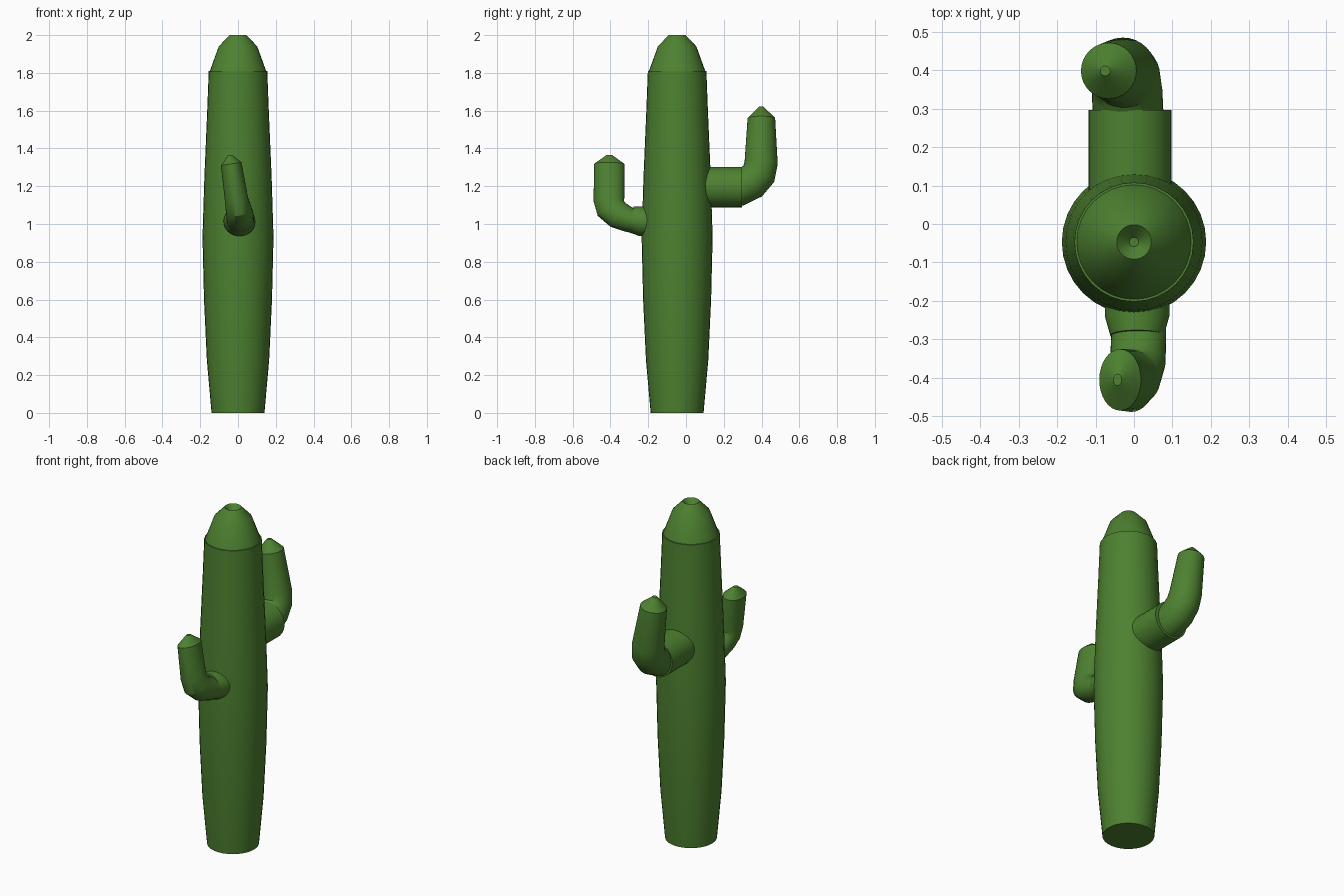
import bpy, bmesh, math
from mathutils import Vector

if "Cube" in bpy.data.objects:
    bpy.data.objects.remove(bpy.data.objects["Cube"])

green = bpy.data.materials.new("cactus_green")
green.diffuse_color = (0.075, 0.22, 0.03, 1)
green.use_nodes = True
green.node_tree.nodes["Principled BSDF"].inputs["Base Color"].default_value = green.diffuse_color


def tube(name, stations, sides=32):
    """Skin rings along a path; each station is (x, y, z, side radius, in-plane radius)."""
    bm = bmesh.new()
    pts = [Vector(s[:3]) for s in stations]
    rings = []
    for i, s in enumerate(stations):
        # rings stay square to the path direction
        if name.startswith("trunk"):
            t = Vector((0, 0, 1))
        else:
            a = (pts[i] - pts[i - 1]).normalized() if i else Vector()
            b = (pts[i + 1] - pts[i]).normalized() if i < len(pts) - 1 else Vector()
            t = (a + b).normalized()
        u = (Vector((1, 0, 0)) - t * t.x).normalized()
        v = t.cross(u)
        ring = []
        for k in range(sides):
            ang = 2 * math.pi * k / sides
            ring.append(bm.verts.new(pts[i] + u * math.cos(ang) * s[3] + v * math.sin(ang) * s[4]))
        rings.append(ring)
    for r0, r1 in zip(rings, rings[1:]):
        for k in range(sides):
            j = (k + 1) % sides
            bm.faces.new((r0[k], r0[j], r1[j], r1[k]))
    bm.faces.new(rings[0][::-1])
    bm.faces.new(rings[-1])
    bmesh.ops.recalc_face_normals(bm, faces=bm.faces)
    mesh = bpy.data.meshes.new(name)
    bm.to_mesh(mesh)
    bm.free()
    ob = bpy.data.objects.new(name, mesh)
    bpy.context.collection.objects.link(ob)
    mesh.materials.append(green)
    bpy.ops.object.select_all(action='DESELECT')
    ob.select_set(True)
    bpy.context.view_layer.objects.active = ob
    bpy.ops.object.shade_smooth_by_angle(angle=math.radians(30))
    return ob


# Bulging trunk with a small ledge, tapered cap and dimpled top
profile = [(0.14, 0), (0.165, 0.28), (0.18, 0.6), (0.188, 0.93), (0.178, 1.25),
           (0.163, 1.6), (0.155, 1.81), (0.149, 1.81), (0.102, 1.94), (0.045, 2.0),
           (0.012, 1.965)]
tube("trunk", [(0, -0.047, z, r, r) for r, z in profile])

# Back arm: level stub, then elbow rising to a pointed tip
tube("back_arm_stub", [(-0.01, 0.0, 1.195, 0.108, 0.107), (-0.01, 0.297, 1.195, 0.108, 0.107)])
tube("back_arm", [
    (-0.012, 0.20, 1.185, 0.09, 0.09),
    (-0.015, 0.28, 1.19, 0.092, 0.095),
    (-0.018, 0.345, 1.222, 0.092, 0.095),
    (-0.022, 0.385, 1.265, 0.09, 0.092),
    (-0.03, 0.398, 1.325, 0.088, 0.088),
    (-0.066, 0.399, 1.56, 0.073, 0.073),
    (-0.075, 0.399, 1.62, 0.013, 0.013)])

# Front arm: short stub, then a slimmer elbow rising to a pointed tip
tube("front_arm_stub", [(0.008, -0.12, 1.005, 0.084, 0.08), (0.008, -0.24, 1.015, 0.084, 0.078),
                        (0.008, -0.29, 1.025, 0.07, 0.07)])
tube("front_arm", [
    (0.012, -0.20, 1.0, 0.07, 0.055),
    (0.012, -0.30, 1.022, 0.072, 0.066),
    (0.010, -0.36, 1.048, 0.072, 0.074),
    (0.002, -0.398, 1.083, 0.068, 0.08),
    (-0.008, -0.408, 1.13, 0.062, 0.082),
    (-0.036, -0.406, 1.318, 0.055, 0.08),
    (-0.043, -0.406, 1.365, 0.011, 0.015)])
